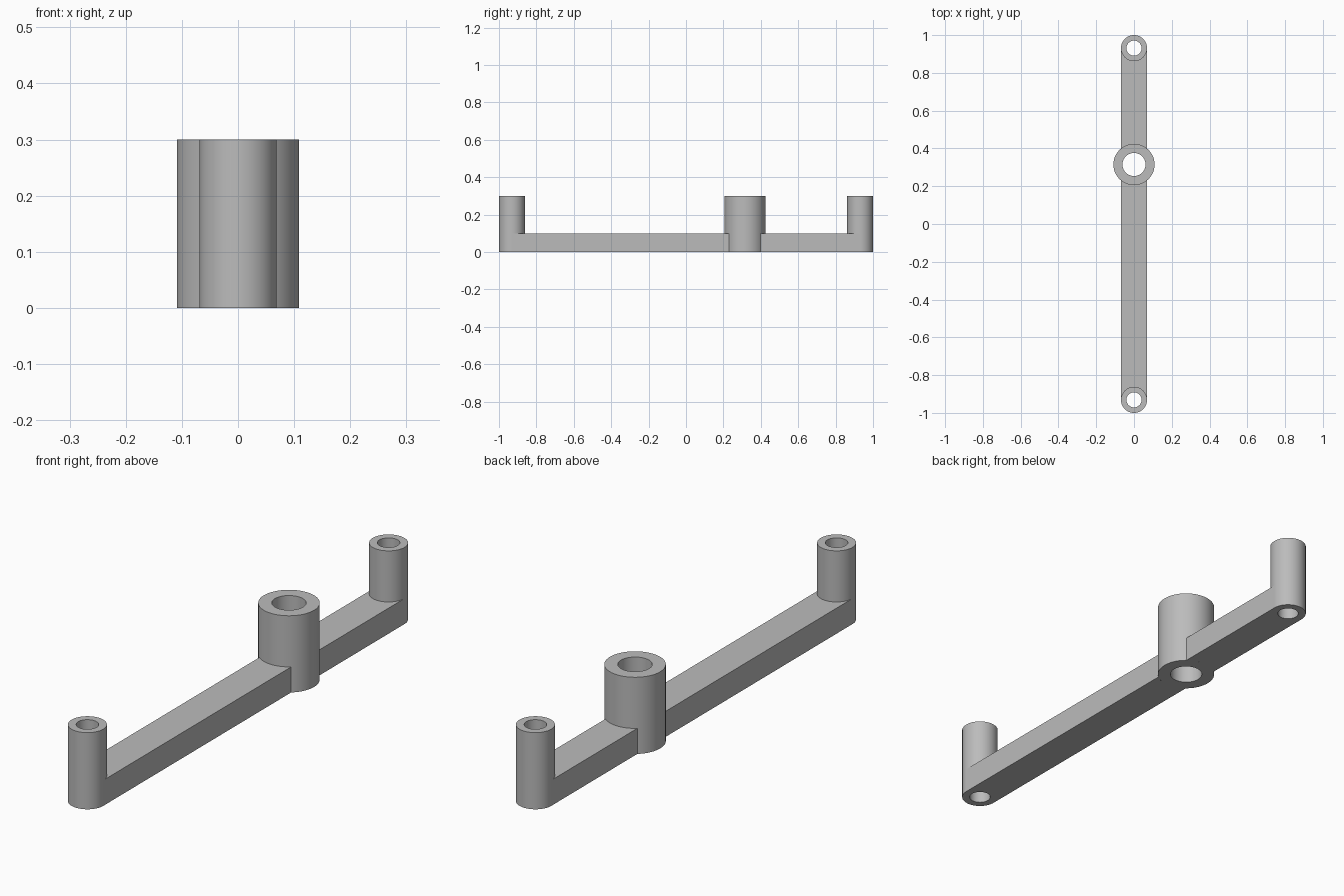
import bpy, bmesh
from math import sin, cos, pi, asin, radians

if "Cube" in bpy.data.objects:
    bpy.data.objects.remove(bpy.data.objects["Cube"])

HEIGHT, ARM_HEIGHT = 0.3, 0.1
POST_R, POST_HOLE, POST_Y = 0.069, 0.04, 0.931
HUB_R, HUB_HOLE, HUB_Y = 0.109, 0.061, 0.315
SEGMENTS = 96

grey = bpy.data.materials.new("plain grey")
grey.use_nodes = True
colour = (0.5, 0.5, 0.5, 1)
grey.diffuse_color = colour
grey.node_tree.nodes["Principled BSDF"].inputs["Base Color"].default_value = colour


def finish(name, bm):
    bmesh.ops.recalc_face_normals(bm, faces=bm.faces)
    mesh = bpy.data.meshes.new(name)
    bm.to_mesh(mesh)
    bm.free()
    mesh.materials.append(grey)
    obj = bpy.data.objects.new(name, mesh)
    bpy.context.collection.objects.link(obj)
    bpy.ops.object.select_all(action='DESELECT')
    obj.select_set(True)
    bpy.context.view_layer.objects.active = obj
    bpy.ops.object.shade_smooth_by_angle(angle=radians(30))


def tube(name, y, outer, inner):
    """Hollow upright cylinder: a rectangular wall profile swept round."""
    bm = bmesh.new()
    profile = [(inner, 0), (outer, 0), (outer, HEIGHT), (inner, HEIGHT)]
    rings = []
    for i in range(SEGMENTS):
        a = 2 * pi * i / SEGMENTS
        rings.append([bm.verts.new((r * cos(a), y + r * sin(a), z)) for r, z in profile])
    for i, ring in enumerate(rings):
        after = rings[(i + 1) % SEGMENTS]
        for j in range(4):
            k = (j + 1) % 4
            bm.faces.new((ring[j], after[j], after[k], ring[k]))
    finish(name, bm)


def arm(name, y0, r0, y1, r1):
    """Flat bar whose hollowed ends follow the round walls it joins."""
    bm = bmesh.new()
    steps = SEGMENTS // 2
    rows = []
    for i in range(steps + 1):
        x = -POST_R * cos(pi * i / steps)
        start = y0 + r0 * cos(asin(max(-1, min(1, x / r0))))
        end = y1 - r1 * cos(asin(max(-1, min(1, x / r1))))
        rows.append([bm.verts.new((x, y, z)) for y, z in
                     ((start, 0), (end, 0), (end, ARM_HEIGHT), (start, ARM_HEIGHT))])
    for a, b in zip(rows, rows[1:]):
        bm.faces.new((a[0], a[1], b[1], b[0]))
        bm.faces.new((a[3], b[3], b[2], a[2]))
    bm.faces.new(rows[0])
    bm.faces.new(rows[-1])
    finish(name, bm)


# Upright sleeves
tube("front_post", -POST_Y, POST_R, POST_HOLE)
tube("back_post", POST_Y, POST_R, POST_HOLE)
tube("hub", HUB_Y, HUB_R, HUB_HOLE)

# Connecting bars
arm("long_arm", -POST_Y, POST_R, HUB_Y, HUB_R)
arm("short_arm", HUB_Y, HUB_R, POST_Y, POST_R)
